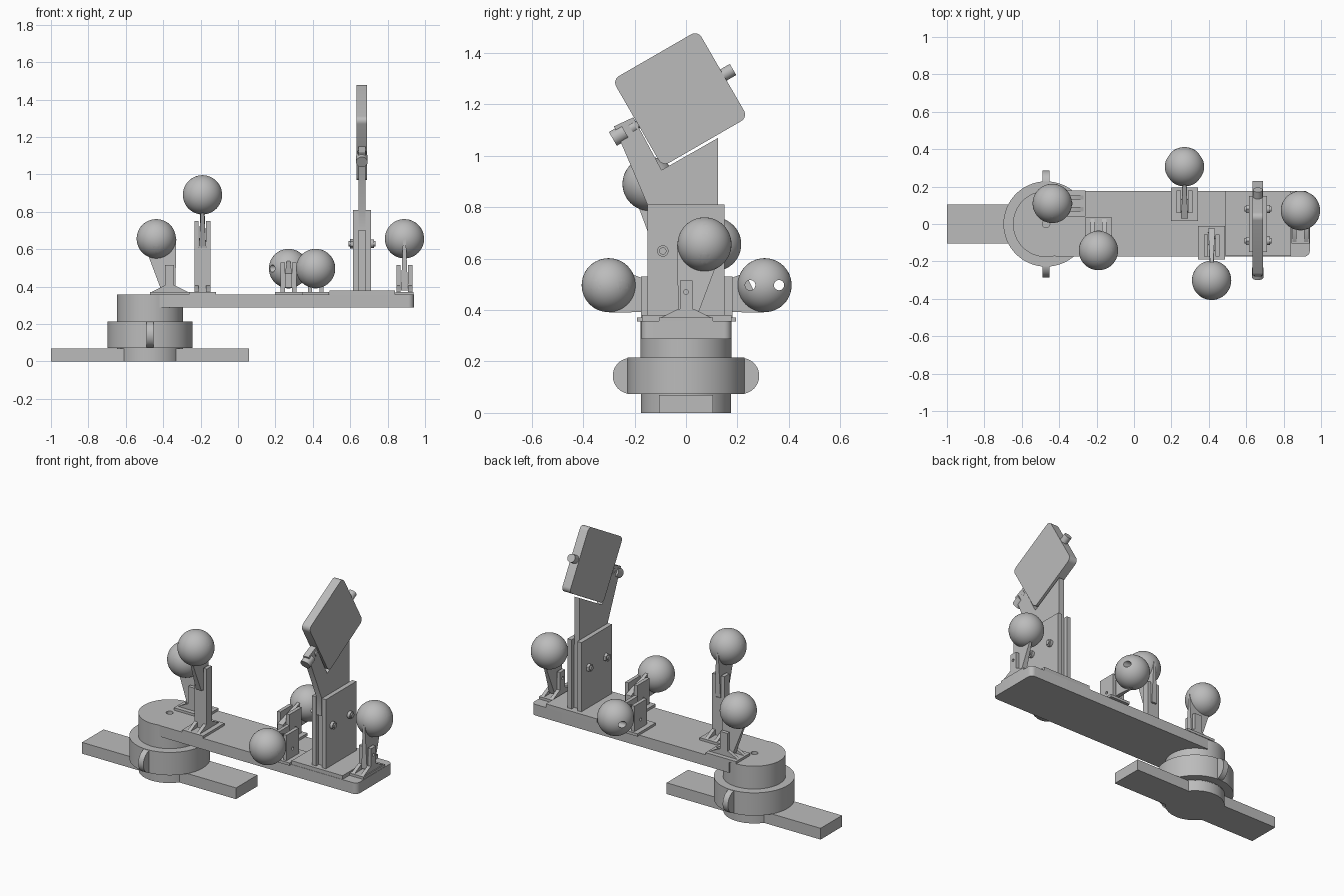
import bpy, bmesh, math
from mathutils import Matrix, Vector

cube = bpy.data.objects.get("Cube")
if cube:
    bpy.data.objects.remove(cube)

grey = bpy.data.materials.new("plain grey")
grey.use_nodes = True
grey.diffuse_color = (0.5, 0.5, 0.5, 1)
grey.node_tree.nodes["Principled BSDF"].inputs["Base Color"].default_value = (0.5, 0.5, 0.5, 1)

SWAP = Matrix(((0, 0, 1), (1, 0, 0), (0, 1, 0))).to_4x4()  # profile (y, z), extruded along x
parts = []


def finish(name, bm, matrix=Matrix()):
    bm.transform(matrix)
    bmesh.ops.recalc_face_normals(bm, faces=bm.faces)
    mesh = bpy.data.meshes.new(name)
    bm.to_mesh(mesh)
    bm.free()
    mesh.materials.append(grey)
    obj = bpy.data.objects.new(name, mesh)
    bpy.context.collection.objects.link(obj)
    parts.append(obj)
    return obj


def prism(name, points, low, high, matrix=Matrix(), corner=0, taper=1):
    """Extrude a flat profile; corner rounds it, taper thins its upper half."""
    bm = bmesh.new()
    face = bm.faces.new([bm.verts.new((a, b, low)) for a, b in points])
    side = bmesh.ops.extrude_face_region(bm, geom=[face])["geom"]
    bmesh.ops.translate(bm, verts=[v for v in side if isinstance(v, bmesh.types.BMVert)],
                        vec=(0, 0, high - low))
    if corner:
        edges = [e for e in bm.edges if abs(e.verts[0].co.z - e.verts[1].co.z) > 0.001]
        bmesh.ops.bevel(bm, geom=edges, offset=corner, segments=6, profile=0.5, affect='EDGES')
    if taper != 1:
        middle = sum(b for a, b in points) / len(points)
        for v in bm.verts:
            if v.co.y > middle:
                v.co.z *= taper
    return finish(name, bm, matrix)


def box(name, x, y, z, matrix=Matrix(), corner=0):
    points = [(x[0], y[0]), (x[1], y[0]), (x[1], y[1]), (x[0], y[1])]
    return prism(name, points, z[0], z[1], matrix, corner)


def rod(name, start, end, radius, sides=48):
    start, end = Vector(start), Vector(end)
    bm = bmesh.new()
    bmesh.ops.create_cone(bm, cap_ends=True, segments=sides, radius1=radius, radius2=radius,
                          depth=(end - start).length)
    turn = (end - start).to_track_quat('Z', 'Y').to_matrix().to_4x4()
    return finish(name, bm, Matrix.Translation((start + end) / 2) @ turn)


def cut(obj, cutters, operation='DIFFERENCE'):
    for cutter in cutters:
        mod = obj.modifiers.new("cut", 'BOOLEAN')
        mod.operation = operation
        mod.solver = 'EXACT'
        mod.object = cutter
        cutter.hide_render = True
        cutter.hide_viewport = True
        parts.remove(cutter)


# Base and swivel joint
PX = -0.47
box("base_bar", (-1, 0.06), (-0.105, 0.105), (0, 0.07))
rod("base_disc", (PX, 0, 0), (PX, 0, 0.075), 0.175, 64)
rod("swivel_core", (PX, 0, 0.07), (PX, 0, 0.22), 0.176, 64)
ring = rod("clamp_ring", (PX, 0, 0.073), (PX, 0, 0.215), 0.228, 64)
cut(ring, [rod("ring_bore", (PX, 0, 0), (PX, 0, 0.4), 0.193, 64)])
for name, s in (("front", -1), ("back", 1)):
    ear = rod(name + "_ear", (PX - 0.018, s * 0.215, 0.144), (PX + 0.018, s * 0.215, 0.144), 0.07)
    cut(ear, [rod("ear_hole", (PX - 0.1, s * 0.253, 0.144), (PX + 0.1, s * 0.253, 0.144), 0.014),
              rod("ear_trim", (PX, 0, 0), (PX, 0, 0.4), 0.2, 64)])

# Long arm with round hub, recess and screw holes
HOLES = [(x, y) for x in (0.545, 0.77) for y in (-0.11, -0.05, 0.05, 0.12)]


def screw_holes():
    return [rod("screw_hole", (x, y, 0.2), (x, y, 0.5), 0.022, 24) for x, y in HOLES]


hub = rod("arm_hub", (PX, 0, 0.21), (PX, 0, 0.357), 0.177, 64)
arm = box("long_arm", (PX, 0.94), (-0.174, 0.177), (0.288, 0.357), corner=0.03)
cut(arm, [rod("arm_recess", (PX, 0, 0.25), (PX, 0, 0.5), 0.08)] + screw_holes())
# square off the inner end so it blends into the hub
cut(arm, [box("arm_trim", (-0.6, -0.42), (-0.3, 0.3), (0.2, 0.5))])
cut(hub, [rod("hub_recess", (PX, 0, 0.25), (PX, 0, 0.5), 0.08),
          rod("hub_pin_hole", (PX, 0, 0.2), (PX, 0, 0.5), 0.02)])

# Tall panel bracket
flange = box("bracket_flange", (0.49, 0.84), (-0.172, 0.177), (0.355, 0.38))
cut(flange, screw_holes())
for name, x in (("right", (0.615, 0.643)), ("left", (0.682, 0.71))):
    box(name + "_bracket_plate", x, (-0.15, 0.15), (0.38, 0.81))
box("bracket_filler", (0.64, 0.685), (-0.125, 0.125), (0.38, 0.77))
for y in (-0.09, 0.08):
    rod("bracket_bolt", (0.59, y, 0.63), (0.735, y, 0.63), 0.014, 24)
    rod("bracket_nut", (0.598, y, 0.63), (0.618, y, 0.63), 0.025, 6)
    rod("bolt_head", (0.708, y, 0.63), (0.728, y, 0.63), 0.022, 24)
prism("neck_plate", [(-0.15, 0.7), (0.125, 0.7), (0.125, 1.07), (-0.095, 0.945),
                     (-0.205, 1.15), (-0.28, 1.115), (-0.15, 0.81)], 0.644, 0.681, SWAP)

# Tilted panel with its pivot pins, in its own frame
tilt = Matrix.Translation((0.662, -0.023, 1.223)) @ Matrix.Rotation(math.radians(30), 4, 'X')
prism("panel", [(-0.192, -0.195), (0.192, -0.195), (0.192, 0.195), (-0.192, 0.195)],
      -0.028, 0.028, tilt @ SWAP, corner=0.03)


def pin(name, start, end, radius):
    rod(name, tilt @ Vector((0, start, -0.005)), tilt @ Vector((0, end, -0.005)), radius, 32)


pin("back_pin", 0.18, 0.235, 0.025)
pin("front_pin", -0.25, -0.18, 0.016)
pin("front_knob", -0.305, -0.25, 0.031)
pin("front_collar", -0.225, -0.205, 0.024)

# Ball stands: wedge profile is (lean, height) from the pivot
WEDGE = [(-0.03, -0.09), (0.045, -0.09), (0.12, 0.11), (-0.035, 0.185)]
BALL = (0.072, 0.186)


def stand(name, x, y, turn, half, rise=0, flat=False):
    place = Matrix.Translation((x, y, 0)) @ Matrix.Rotation(math.radians(turn), 4, 'Z')
    profile = place @ SWAP
    pivot = 0.425 if flat else 0.47 + rise

    def swing(p):
        return (p[1], pivot + p[0]) if flat else (p[0], pivot + p[1])

    box(name + "_foot", (-half, half), (-0.105, 0.075 if flat else 0.105), (0.355, 0.372), place)
    # forked post
    lean = (-0.06, 0.06) if flat else (-0.024, 0.026)
    top = 0.53 if flat else pivot + 0.045
    for s in (-1, 1):
        cheek = prism(name + "_cheek", [(lean[0], 0.37), (lean[1], 0.37), (lean[1], top), (lean[0], top)],
                      s * 0.02, s * 0.042, profile)
        hole = rod("cheek_hole", place @ Vector((-0.1, 0, pivot)), place @ Vector((0.1, 0, pivot)), 0.009, 16)
        cut(cheek, [hole])
        if not flat:
            prism(name + "_gusset", [(-0.1, 0.37), (0.1, 0.37), (0.03, 0.405), (-0.03, 0.405)],
                  s * 0.02, s * 0.042, profile)
    if rise:
        box(name + "_post", (-0.042, 0.042), lean, (0.37, 0.61), place)
    # tapered arm
    if flat:
        lay = Matrix.Translation((0, 0, pivot)) @ Matrix(((1, 0, 0), (0, 0, 1), (0, 1, 0))).to_4x4()
    else:
        lay = Matrix.Translation((0, 0, pivot))
    prism(name + "_arm", WEDGE, -0.019, 0.019, place @ lay @ SWAP, taper=0.4)
    # ball with two drilled holes
    lean_pos, height = swing(BALL)
    centre = place @ Vector((0, lean_pos, height))
    bm = bmesh.new()
    bmesh.ops.create_uvsphere(bm, u_segments=48, v_segments=24, radius=0.105)
    ball = finish(name + "_ball", bm, Matrix.Translation(centre))
    along = place.to_3x3() @ Vector((0.2, 0, 0))
    across = place.to_3x3() @ Vector((0, 0.056, 0)) if flat or rise else Vector((0, 0, 0.056))
    if rise:
        across = Vector((0, 0, 0.056))
    cut(ball, [rod("ball_hole", centre + s * across - along, centre + s * across + along, 0.02, 24)
               for s in (-1, 1)])


stand("hub_stand", -0.365, 0.11, 90, 0.07)
stand("tall_stand", -0.19, -0.07, 180, 0.072, rise=0.235)
stand("back_stand", 0.27, 0.12, 0, 0.072, flat=True)
stand("front_stand", 0.415, -0.115, 180, 0.072, flat=True)
stand("end_stand", 0.89, 0, 0, 0.048)

# Smooth round surfaces, keep edges sharp
bpy.context.view_layer.update()
for obj in bpy.context.view_layer.objects:
    obj.select_set(False)
for obj in parts:
    obj.select_set(True)
bpy.context.view_layer.objects.active = parts[0]
bpy.ops.object.shade_smooth_by_angle(angle=math.radians(30))
